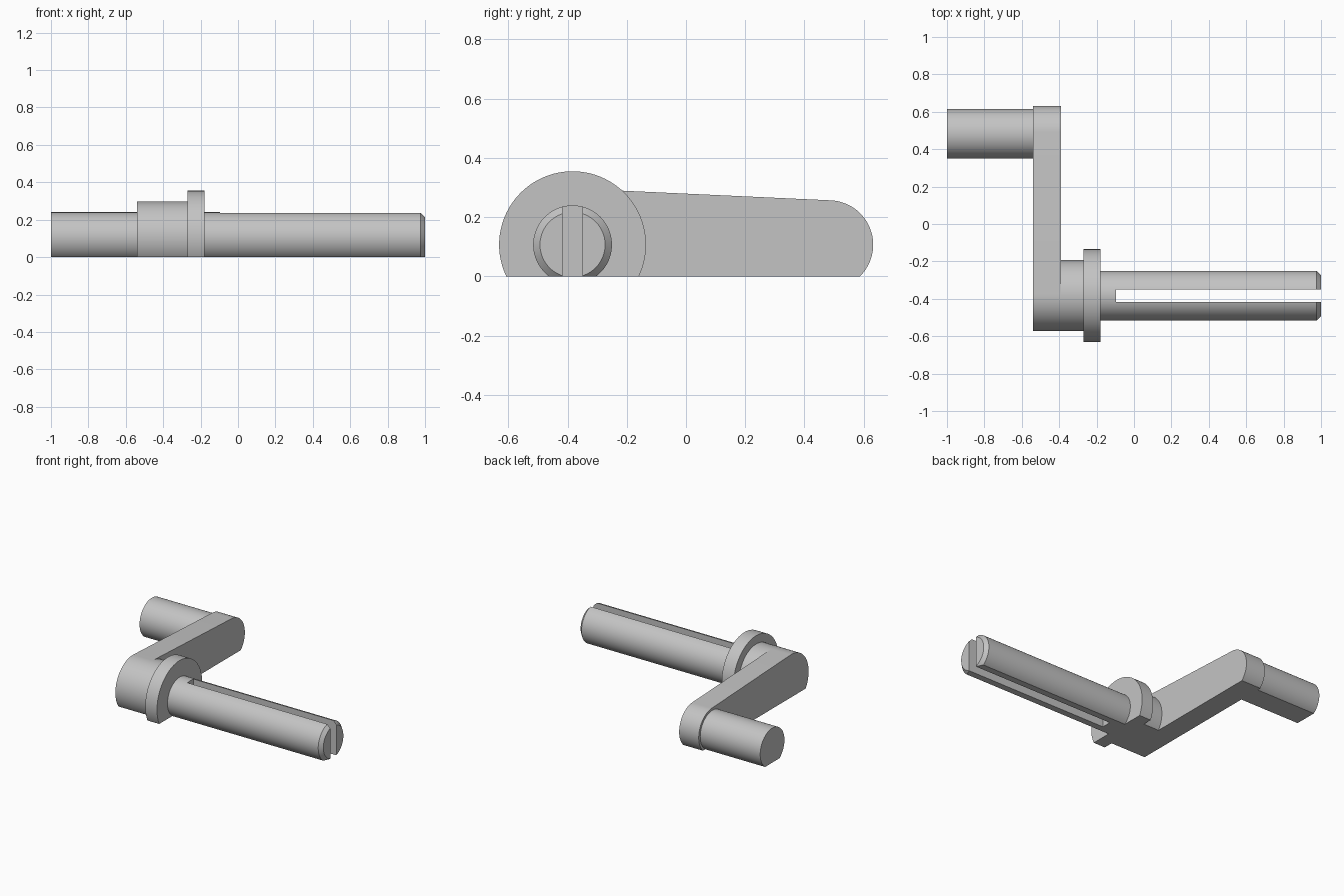
import bpy, bmesh
from math import acos, cos, sin, pi
from mathutils import Vector

cube = bpy.data.objects.get("Cube")
if cube:
    bpy.data.objects.remove(cube)

AXIS_Z = 0.107       # height of both axes above the flat underside
MAIN_Y = -0.383      # axis of hub, flange and shaft
GRIP_Y = 0.482       # axis of the handle

grey = bpy.data.materials.new("plain grey")
grey.use_nodes = True
colour = (0.55, 0.55, 0.55, 1)
grey.diffuse_color = colour
grey.node_tree.nodes["Principled BSDF"].inputs["Base Color"].default_value = colour


def arc(y, radius, start, end, steps):
    """Points (y, z) along an arc, both ends included."""
    angles = [start + (end - start) * i / steps for i in range(steps + 1)]
    return [(y + radius * cos(a), AXIS_Z + radius * sin(a)) for a in angles]


def circle(y, radius):
    return arc(y, radius, 0, 2 * pi, 96)[:-1]


def loft(name, sections):
    """Solid through (x, outline) sections along x, cut flat at z = 0."""
    bm = bmesh.new()
    rings = [[bm.verts.new((x, y, z)) for y, z in outline] for x, outline in sections]
    for a, b in zip(rings, rings[1:]):
        for i in range(len(a)):
            bm.faces.new((a[i - 1], a[i], b[i], b[i - 1]))
    bm.faces.new(rings[0])
    bm.faces.new(rings[-1])
    # flat underside
    cut = bmesh.ops.bisect_plane(bm, geom=bm.verts[:] + bm.edges[:] + bm.faces[:],
                                 plane_co=(0, 0, 0), plane_no=(0, 0, -1), clear_outer=True)
    edges = [e for e in cut["geom_cut"] if isinstance(e, bmesh.types.BMEdge)]
    bmesh.ops.contextual_create(bm, geom=edges)
    bmesh.ops.recalc_face_normals(bm, faces=bm.faces[:])
    mesh = bpy.data.meshes.new(name)
    bm.to_mesh(mesh)
    bm.free()
    mesh.materials.append(grey)
    obj = bpy.data.objects.new(name, mesh)
    bpy.context.collection.objects.link(obj)
    return obj


def rod(name, y, *rings):
    return loft(name, [(x, circle(y, radius)) for x, radius in rings])


# crank arm: two rounded ends joined by tangent sides
HUB_R, TIP_R = 0.19, 0.15
t = acos((HUB_R - TIP_R) / (GRIP_Y - MAIN_Y))
arm_outline = (arc(MAIN_Y, HUB_R, t, 2 * pi - t, 48)
               + arc(GRIP_Y, TIP_R, -t, t, 48))
arm = loft("crank_arm", [(-0.54, arm_outline), (-0.39, arm_outline)])

# round parts
handle = rod("handle", GRIP_Y, (-1, 0.133), (-0.54, 0.133))
hub = rod("hub", MAIN_Y, (-0.39, HUB_R), (-0.27, HUB_R))
flange = rod("flange", MAIN_Y, (-0.27, 0.248), (-0.18, 0.248))
shaft = rod("shaft", MAIN_Y, (-0.18, 0.133), (0.977, 0.133), (1, 0.11))

# slot along the shaft, open at the tip
bpy.ops.mesh.primitive_cube_add(size=1, location=(0.5, MAIN_Y, 0.1))
cutter = bpy.context.object
cutter.name = "slot_cutter"
cutter.scale = (1.19, 0.067, 1)
cutter.hide_render = True
slot = shaft.modifiers.new("slot", "BOOLEAN")
slot.operation = "DIFFERENCE"
slot.solver = "EXACT"
slot.object = cutter
bpy.ops.object.select_all(action="DESELECT")
bpy.context.view_layer.objects.active = shaft
shaft.select_set(True)
bpy.ops.object.modifier_apply(modifier="slot")
bpy.data.objects.remove(cutter)

# smooth round sides, sharp rims
for obj in (arm, handle, hub, flange, shaft):
    obj.select_set(True)
bpy.ops.object.shade_smooth_by_angle(angle=pi / 6)
